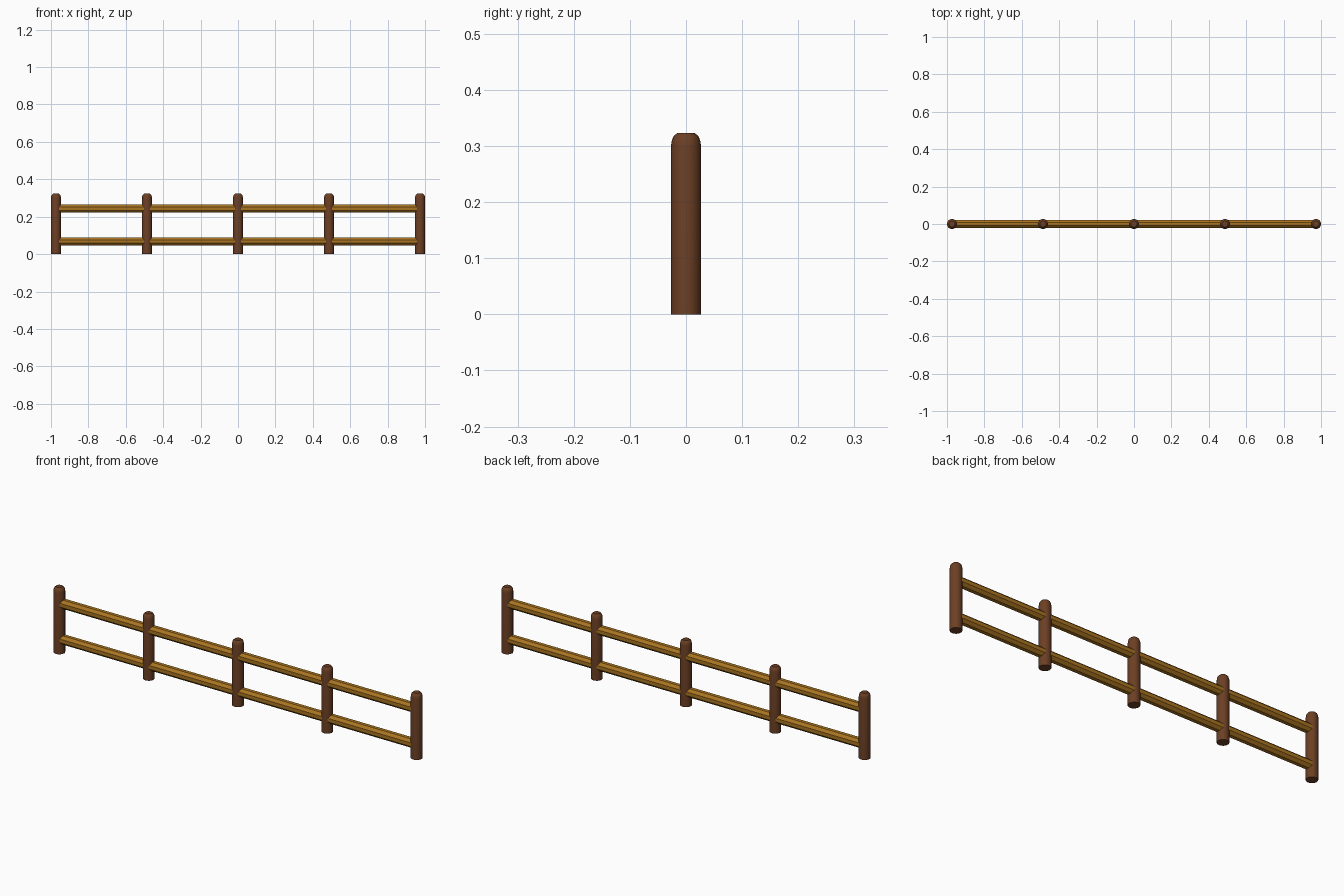
import bpy, bmesh, math
from mathutils import Matrix

if "Cube" in bpy.data.objects:
    bpy.data.objects.remove(bpy.data.objects["Cube"])

def material(name, color):
    m = bpy.data.materials.new(name)
    m.diffuse_color = (*color, 1)
    m.use_nodes = True
    m.node_tree.nodes["Principled BSDF"].inputs["Base Color"].default_value = m.diffuse_color
    return m

post_wood = material("dark brown wood", (0.15, 0.050, 0.018))
rail_wood = material("golden brown wood", (0.40, 0.175, 0.015))

R, SPACING, SIDES = 0.0268, 0.4866, 16

# Lathed post profile with rounded top: (radius, height)
PROFILE = [(R, 0), (R, 0.300), (0.0255, 0.309), (0.0225, 0.317), (0.0160, 0.323)]

def finish(bm, name, mat):
    bmesh.ops.recalc_face_normals(bm, faces=bm.faces)
    me = bpy.data.meshes.new(name)
    bm.to_mesh(me)
    bm.free()
    me.materials.append(mat)
    ob = bpy.data.objects.new(name, me)
    bpy.context.collection.objects.link(ob)
    return ob

def smooth(ob, angle):
    bpy.ops.object.select_all(action='DESELECT')
    ob.select_set(True)
    bpy.context.view_layer.objects.active = ob
    bpy.ops.object.shade_smooth_by_angle(angle=math.radians(angle))

def post(x):
    bm = bmesh.new()
    rings = [[bm.verts.new((x + r * math.cos(2 * math.pi * i / SIDES),
                            r * math.sin(2 * math.pi * i / SIDES), z))
              for i in range(SIDES)] for r, z in PROFILE]
    for a, b in zip(rings, rings[1:]):
        for i in range(SIDES):
            j = (i + 1) % SIDES
            bm.faces.new((a[i], a[j], b[j], b[i]))
    bm.faces.new(rings[0])
    bm.faces.new(rings[-1])
    smooth(finish(bm, "post", post_wood), 40)

def rail(z):
    # Eight-sided pole running through all the posts
    bm = bmesh.new()
    bmesh.ops.create_cone(bm, cap_ends=True, segments=8, depth=2 * SPACING * 2,
                          radius1=0.0215 / math.cos(math.pi / 8), radius2=0.0215 / math.cos(math.pi / 8),
                          matrix=Matrix.Translation((0, 0, z)) @ Matrix.Rotation(math.pi / 2, 4, 'Y')
                          @ Matrix.Rotation(math.pi / 8, 4, 'Z'))
    finish(bm, "rail", rail_wood)

for k in range(-2, 3):
    post(k * SPACING)
for z in (0.067, 0.243):
    rail(z)
